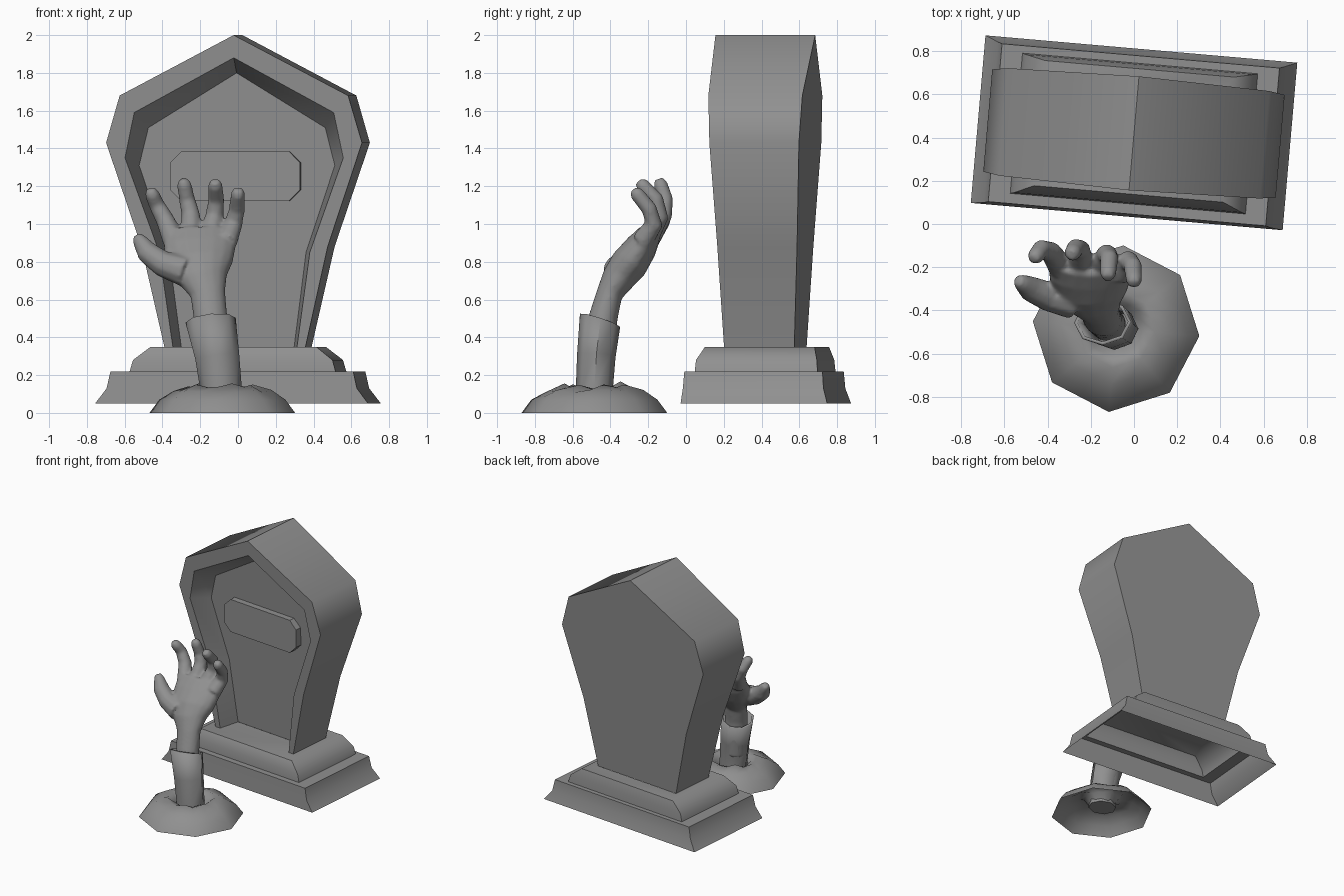
import bpy, bmesh, math, random
from mathutils import Vector

random.seed(4)
if "Cube" in bpy.data.objects:
    bpy.data.objects.remove(bpy.data.objects["Cube"])

stone = bpy.data.materials.new("stone grey")
stone.use_nodes = True
GREY = (0.28, 0.28, 0.28, 1)
stone.diffuse_color = GREY
stone.node_tree.nodes["Principled BSDF"].inputs["Base Color"].default_value = GREY
TURN = math.radians(-5)
DEEP = .17  # depth of the recess in the gravestone


def finish(bm, name, angle, turned=False):
    """Turn a bmesh into a shaded object."""
    bmesh.ops.recalc_face_normals(bm, faces=bm.faces)
    mesh = bpy.data.meshes.new(name)
    bm.to_mesh(mesh)
    bm.free()
    mesh.materials.append(stone)
    obj = bpy.data.objects.new(name, mesh)
    bpy.context.collection.objects.link(obj)
    if turned:
        obj.location = (0, 0.42, 0)
        obj.rotation_euler.z = TURN
    bpy.ops.object.select_all(action='DESELECT')
    obj.select_set(True)
    bpy.context.view_layer.objects.active = obj
    bpy.ops.object.shade_smooth_by_angle(angle=math.radians(angle))
    return obj


def bridge(bm, loops, closed=True):
    """Skin neighbouring loops of points with quads; return the vertex loops."""
    rows = [[bm.verts.new(p) for p in loop] for loop in loops]
    n = len(rows[0])
    for a, b in zip(rows, rows[1:]):
        for i in range(n if closed else n - 1):
            j = (i + 1) % n
            bm.faces.new((a[i], a[j], b[j], b[i]))
    return rows


def tube(bm, path, sides, open_top=False):
    """Elliptical tube along (x, y, z, width radius, depth radius) stations."""
    pts = [Vector(p[:3]) for p in path]
    loops = []
    for i, p in enumerate(pts):
        t = (pts[min(i + 1, len(pts) - 1)] - pts[max(i - 1, 0)]).normalized()
        u = Vector((1, 0, 0))
        u = (u - t * u.dot(t)).normalized()
        v = t.cross(u)
        ru, rv = path[i][3:]
        angles = [math.tau * k / sides for k in range(sides)]
        loops.append([p + u * ru * math.cos(a) + v * rv * math.sin(a) for a in angles])
    rows = bridge(bm, loops)
    bm.faces.new(rows[0][::-1])
    if not open_top:
        bm.faces.new(rows[-1])
    return rows


# Stepped plinth, hollow underneath: half width, front depth, back depth, height
steps = [(.725, .387, .392, .05), (.665, .38, .367, .13), (.645, .374, .36, .22),
         (.547, .327, .325, .22), (.53, .322, .32, .28), (.44, .282, .30, .35),
         (.36, .187 - DEEP, .187, .35)]
bm = bmesh.new()
bridge(bm, [[(-w, -f, z), (w, -f, z), (w, b, z), (-w, b, z)] for w, f, b, z in steps])
finish(bm, "plinth", 45, turned=True)


# Gravestone: thickness grows with height, front is recessed
def outline(half, offset, side=-1):
    full = half + [(-x, z) for x, z in half[-2::-1]]
    return [(x, side * (.17 + .0475 * z) + offset, z) for x, z in full]


outer = [(.375, .35), (.495, .88), (.68, 1.43), (.607, 1.68), (0, 2)]
recess = [(.33, .35), (.40, .85), (.58, 1.35), (.53, 1.59), (0, 1.88)]
floor = [(.30, .35), (.365, .85), (.52, 1.31), (.47, 1.51), (0, 1.80)]
bm = bmesh.new()
rows = bridge(bm, [outline(outer, 0, 1), outline(outer, 0), outline(recess, 0),
                   outline(floor, DEEP)], closed=False)
bm.faces.new(rows[0])
bm.faces.new(rows[-1])
finish(bm, "gravestone", 50, turned=True)

# Blank plaque with clipped corners, standing off the recess floor
bm = bmesh.new()
w, h, c = .345, .132, .06
corners = [(w, h - c), (w - c, h), (c - w, h), (-w, h - c),
           (-w, c - h), (c - w, -h), (w - c, -h), (w, c - h)]
rows = bridge(bm, [[(x - .005, y, 1.253 + z) for x, z in corners] for y in (-.115, -.04)])
bm.faces.new(rows[0])
bm.faces.new(rows[1])
finish(bm, "plaque", 20, turned=True)

# Earth mound: eight-sided foot, bumpy rim, sunken middle
bm = bmesh.new()
loops = []
for r, z, bump in [(.387, 0, 0), (.335, .07, 0), (.26, .115, .008),
                   (.18, .145, .022), (.135, .12, .012), (.09, .06, 0)]:
    loop = []
    for k in range(16):
        a = TURN + math.tau * k / 16
        q = r * (math.cos(math.pi / 8) if k % 2 else 1)
        loop.append((q * math.cos(a) - .083, q * math.sin(a) - .485,
                     z + random.uniform(-bump, bump)))
    loops.append(loop)
bridge(bm, loops)
finish(bm, "earth_mound", 60)

# Sleeve: cuff with slanted open top
bm = bmesh.new()
rows = tube(bm, [(-.09, -.485, .05, .11, .098), (-.09, -.485, .13, .11, .098),
                 (-.11, -.475, .30, .117, .102), (-.145, -.455, .49, .135, .107)],
            8, open_top=True)
for v in rows[-1]:
    v.co.z = .49 - .33 * (v.co.y + .455) + .1 * (v.co.x + .145)
sleeve = finish(bm, "sleeve", 50)
solid = sleeve.modifiers.new("cloth thickness", 'SOLIDIFY')
solid.thickness = .016

# Hand: forearm and palm, then fingers, fused into one skin
bm = bmesh.new()
tube(bm, [(-.12, -.465, .20, .085, .08), (-.145, -.44, .50, .09, .078),
          (-.16, -.405, .63, .093, .07), (-.185, -.36, .71, .13, .088),
          (-.20, -.30, .79, .175, .10), (-.203, -.235, .88, .193, .085),
          (-.203, -.185, .96, .178, .06)], 16)
fingers = {
    "thumb": [(-.28, -.36, .75), (-.40, -.335, .79), (-.48, -.30, .85), (-.522, -.27, .915)],
    "index": [(-.34, -.20, .91), (-.385, -.13, 1.02), (-.43, -.115, 1.10), (-.456, -.15, 1.16)],
    "middle": [(-.25, -.19, .93), (-.25, -.12, 1.05), (-.27, -.11, 1.13), (-.285, -.135, 1.21)],
    "ring": [(-.15, -.20, .93), (-.125, -.14, 1.04), (-.115, -.16, 1.13), (-.12, -.23, 1.205)],
    "little": [(-.06, -.23, .91), (-.025, -.17, 1.0), (-.005, -.195, 1.08), (0, -.26, 1.16)],
}
for name, pts in fingers.items():
    grow = 1.4 if name == "thumb" else 1
    radii = [.06 * grow, .05 * grow, .043 * grow, .039]
    path = [(*p, r, r) for p, r in zip(pts, radii)]
    end = Vector(pts[-1])
    tip = end + (end - Vector(pts[-2])).normalized() * .03
    path.append((*tip, .025, .025))
    tube(bm, path, 10)
hand = finish(bm, "hand", 60)
fuse = hand.modifiers.new("fuse", 'REMESH')
fuse.mode = 'VOXEL'
fuse.voxel_size = .011
fuse.use_smooth_shade = True
soften = hand.modifiers.new("soften", 'SMOOTH')
soften.factor = .5
soften.iterations = 6
